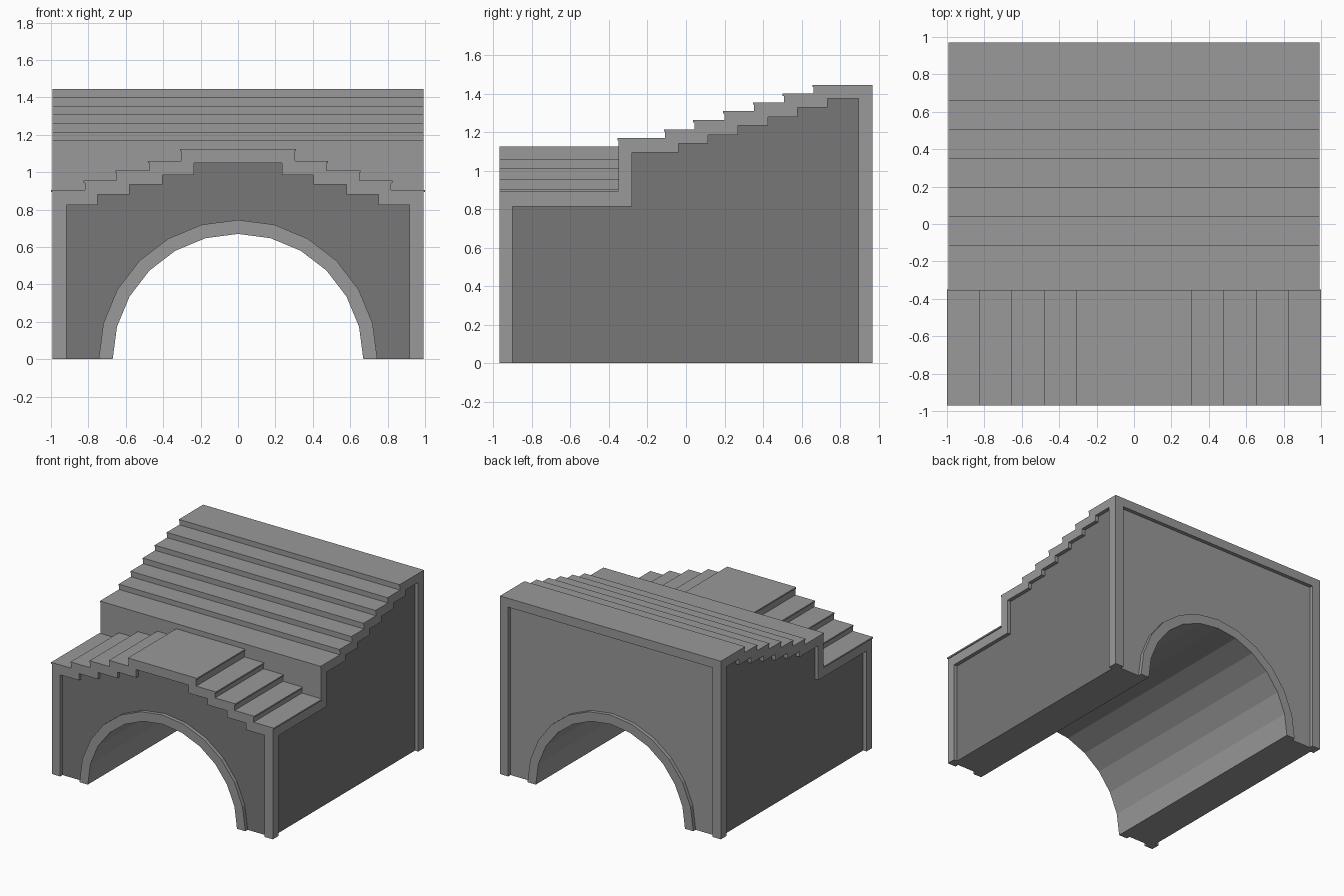
import bpy, bmesh
from math import cos, sin, pi

if "Cube" in bpy.data.objects:
    bpy.data.objects.remove(bpy.data.objects["Cube"])


def material(name, value):
    m = bpy.data.materials.new(name)
    m.use_nodes = True
    color = (value, value, value, 1)
    m.diffuse_color = color
    m.node_tree.nodes["Principled BSDF"].inputs["Base Color"].default_value = color
    return m


light_stone = material("light stone", 0.32)
dark_stone = material("dark stone", 0.185)

WIDE, DEEP, RECESS = 0.992, 0.97, 0.03
CORE_X, CORE_Y = WIDE - RECESS, DEEP - RECESS
LIP = 0.012
MID = -0.35            # where the cross steps meet the main stair
RADIUS, RING = 0.67, 0.745


def prism(name, outline, axis, lo, hi):
    """Extrude a 2D outline along x (outline in y, z) or y (outline in x, z)."""
    bm = bmesh.new()

    def place(p, d):
        return (d, p[0], p[1]) if axis == "x" else (p[0], d, p[1])

    a = [bm.verts.new(place(p, lo)) for p in outline]
    b = [bm.verts.new(place(p, hi)) for p in outline]
    bm.faces.new(a)
    bm.faces.new(b[::-1])
    for i in range(len(a)):
        j = (i + 1) % len(a)
        bm.faces.new((a[i], b[i], b[j], a[j]))
    bmesh.ops.recalc_face_normals(bm, faces=bm.faces[:])
    mesh = bpy.data.meshes.new(name)
    bm.to_mesh(mesh)
    bm.free()
    mesh.materials.append(light_stone)
    mesh.materials.append(dark_stone)
    obj = bpy.data.objects.new(name, mesh)
    bpy.context.collection.objects.link(obj)
    return obj


def darken_panels(obj):
    """Recessed outer side and front walls take the dark stone."""
    for f in obj.data.polygons:
        side = abs(f.normal.x) > 0.9 and abs(abs(f.center.x) - CORE_X) < 0.005
        front = f.normal.y < -0.9 and f.center.y < -CORE_Y + 0.005
        f.material_index = int(side or front)


def climb(steps, setback=0.0, base=0.0, first=None):
    """Stair outline from (nose, height) pairs, with optional overhanging lips."""
    pts, low = [], base
    for i, (p, z) in enumerate(steps):
        s = first if i == 0 and first is not None else setback
        pts.append((p + s, low))
        if s:
            pts += [(p + s, z - LIP), (p, z - LIP)]
        pts.append((p, z))
        low = z
    return pts


def mirrored(pts):
    return pts + [(-u, z) for u, z in reversed(pts)]


def arc(r, segments=12):
    return [(r * cos(pi * i / segments), r * sin(pi * i / segments))
            for i in range(segments + 1)]


# Step layouts: cross steps climb along x, main stair climbs along y
cross = [(-1.0, 0.905), (-0.825, 0.955), (-0.655, 1.01), (-0.48, 1.06), (-0.31, 1.125)]
cross_inner = [(-0.918, 0.825), (-0.75, 0.88), (-0.58, 0.935), (-0.405, 0.985), (-0.235, 1.05)]
main = [(-0.356, 1.17), (-0.115, 1.215), (0.037, 1.262), (0.193, 1.31),
        (0.348, 1.355), (0.502, 1.4), (0.657, 1.446)]
main_inner = [(-0.9, 0.815), (-0.28, 1.095), (-0.04, 1.14), (0.115, 1.185),
              (0.27, 1.235), (0.425, 1.28), (0.58, 1.328), (0.735, 1.374)]
top = main[-1][1]
SPRING = 0.8           # height where the upper stair block starts

# Core blocks with the arched tunnel
front_outline = mirrored(climb(cross, 0.006, first=1.0 - CORE_X)) + arc(RADIUS)
darken_panels(prism("front_block", front_outline, "y", -CORE_Y, MID))

lower_outline = mirrored([(-CORE_X, 0), (-CORE_X, SPRING)]) + arc(RADIUS)
darken_panels(prism("rear_block", lower_outline, "y", MID, CORE_Y))

stair_outline = climb(main, 0.006, SPRING) + [(CORE_Y, top), (CORE_Y, SPRING)]
darken_panels(prism("main_stair", stair_outline, "x", -CORE_X, CORE_X))

# Raised trim on the front and back walls
front_trim = mirrored(climb(cross, 0.006, first=1.0 - WIDE)) + mirrored(climb(cross_inner))[::-1]
prism("front_trim", front_trim, "y", -DEEP, -CORE_Y)

back_trim = mirrored([(-WIDE, 0), (-WIDE, top)]) + mirrored([(-0.918, 0), (-0.918, 1.374)])[::-1]
prism("back_trim", back_trim, "y", CORE_Y, DEEP)

# Raised trim on both side walls, following the stair
side_trim = [(-DEEP, 0), (-DEEP, cross[0][1])] + climb(main, 0.006, cross[0][1])
side_trim += [(DEEP, top), (DEEP, 0), (0.895, 0), (0.895, 1.374)]
side_trim += climb(main_inner)[::-1]
prism("left_side_trim", side_trim, "x", CORE_X, WIDE)
prism("right_side_trim", side_trim, "x", -WIDE, -CORE_X)

# Arch rings on both openings
ring = arc(RING) + arc(RADIUS)[::-1]
prism("front_arch_ring", ring, "y", -DEEP, -CORE_Y)
prism("back_arch_ring", ring, "y", CORE_Y, DEEP)
